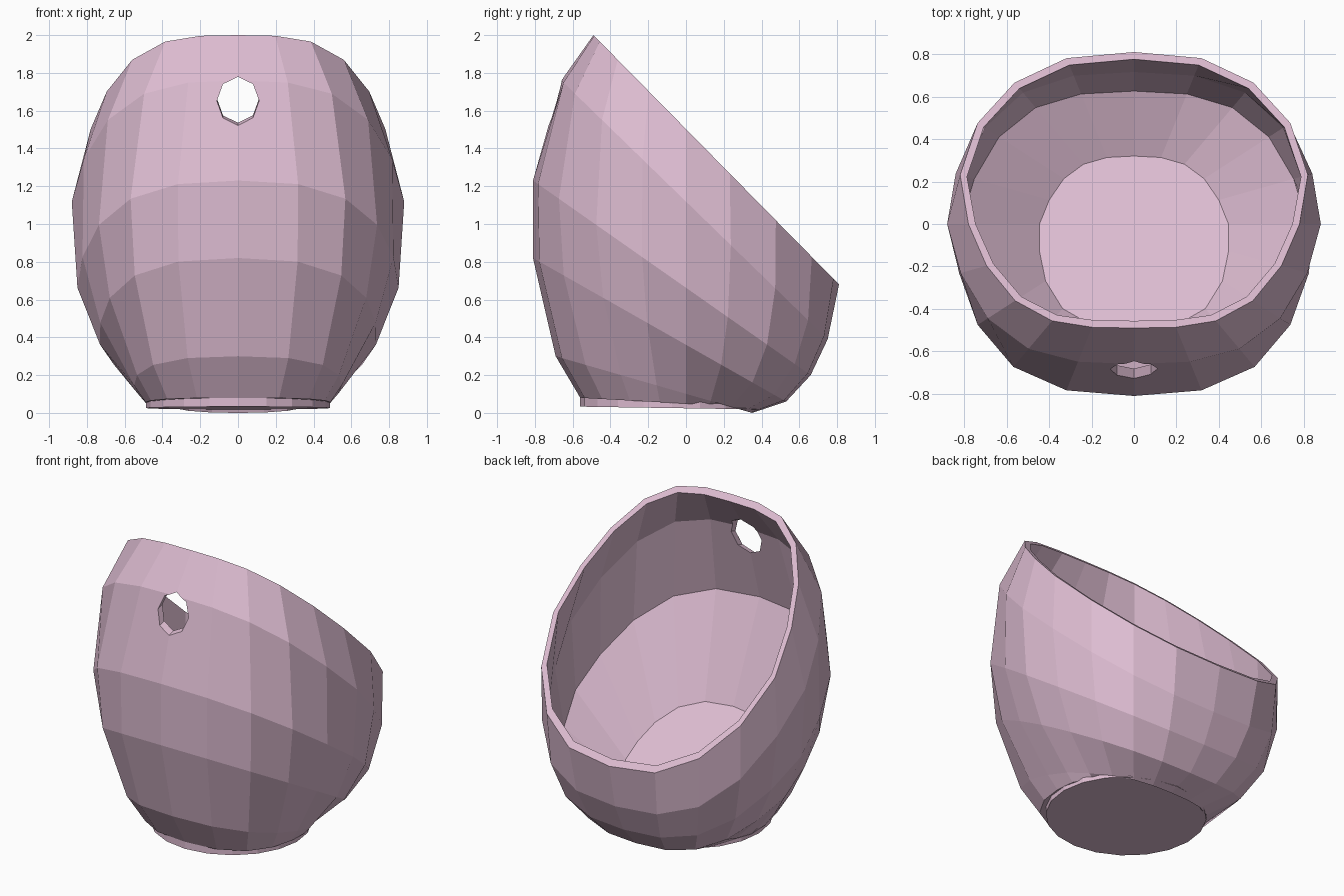
import bpy, bmesh, math
from mathutils import Vector

if "Cube" in bpy.data.objects:
    bpy.data.objects.remove(bpy.data.objects["Cube"])

pink = bpy.data.materials.new("dusty pink clay")
pink.diffuse_color = (0.72, 0.50, 0.635, 1)
pink.use_nodes = True
pink.node_tree.nodes["Principled BSDF"].inputs["Base Color"].default_value = pink.diffuse_color

# column directions, from front to back on one side
QX = [0, .39, .68, .86, .955, 1]
QY = [1, .96, .805, .555, .27, 0]
HALF = [(x, -y) for x, y in zip(QX, QY)] + [(x, y) for x, y in zip(QX[4::-1], QY[4::-1])]
COLS = HALF + [(-x, y) for x, y in HALF[-2:0:-1]]

# tilted rings: front reach, front z, side reach, back reach, back z, rear-side bulge
RINGS = [
    (.49, 2.00, .78, .81, .68, .22),
    (.66, 1.76, .88, .75, .39, 0),
    (.81, 1.23, .85, .66, .20, 0),
    (.81, .82, .73, .53, .06, 0),
    (.69, .30, .53, .35, .00, 0),
    (.56, .08, .485, .34, .03, 0),
]
FLOOR = (.50, .58, .445, .32, .12, 0)


def ring(bm, spec, inset=0.0):
    f, zf, s, b, zb, bulge = spec
    verts = []
    for x, y in COLS:
        c = -y
        r = s + (f - b) / 2 * c + ((f + b) / 2 - s) * c * c - inset
        r += bulge * max(0, y) * (1 - y * y) ** 4
        py = r * y
        z = zf + (zb - zf) * (py + f) / (f + b)
        verts.append(bm.verts.new((r * x, py, z)))
    return verts


def bridge(bm, a, b):
    n = len(a)
    for i in range(n):
        j = (i + 1) % n
        bm.faces.new((a[i], a[j], b[j], b[i]))


def finish(bm, name):
    bmesh.ops.recalc_face_normals(bm, faces=bm.faces)
    me = bpy.data.meshes.new(name)
    bm.to_mesh(me)
    bm.free()
    me.materials.append(pink)
    ob = bpy.data.objects.new(name, me)
    bpy.context.collection.objects.link(ob)
    return ob


# hollow slanted pot wall with a raised, tilted inner floor
bm = bmesh.new()
outer = [ring(bm, r) for r in RINGS]
inner = [ring(bm, r, .034) for r in RINGS[:3]] + [ring(bm, FLOOR)]
for group in (outer, inner):
    for a, b in zip(group, group[1:]):
        bridge(bm, a, b)
    bm.faces.new(group[-1])
bridge(bm, outer[0], inner[0])
pot = finish(bm, "slanted_pot")

# hanging hole through the tall front wall
bm = bmesh.new()
bmesh.ops.create_cone(bm, cap_ends=True, segments=8, radius1=.112, radius2=.112, depth=.4)
cutter = finish(bm, "hole_cutter")
cutter.rotation_euler = Vector((0, 1, .3)).to_track_quat('Z', 'Y').to_euler()
cutter.location = (0, -.69, 1.65)
cutter.hide_render = True
cutter.hide_set(True)
mod = pot.modifiers.new("hanging hole", 'BOOLEAN')
mod.operation = 'DIFFERENCE'
mod.solver = 'EXACT'
mod.object = cutter

# flat foot disc under the pot
bm = bmesh.new()
loops = []
for front_z, back_z in ((.083, .06), (.033, .018)):
    loop = []
    for i in range(20):
        a = math.tau * i / 20
        t = (1 - math.cos(a)) / 2
        loop.append(bm.verts.new((.488 * math.sin(a), -.075 - .485 * math.cos(a),
                                  front_z + (back_z - front_z) * t)))
    loops.append(loop)
bridge(bm, loops[0], loops[1])
for loop in loops:
    bm.faces.new(loop)
finish(bm, "foot_disc")
